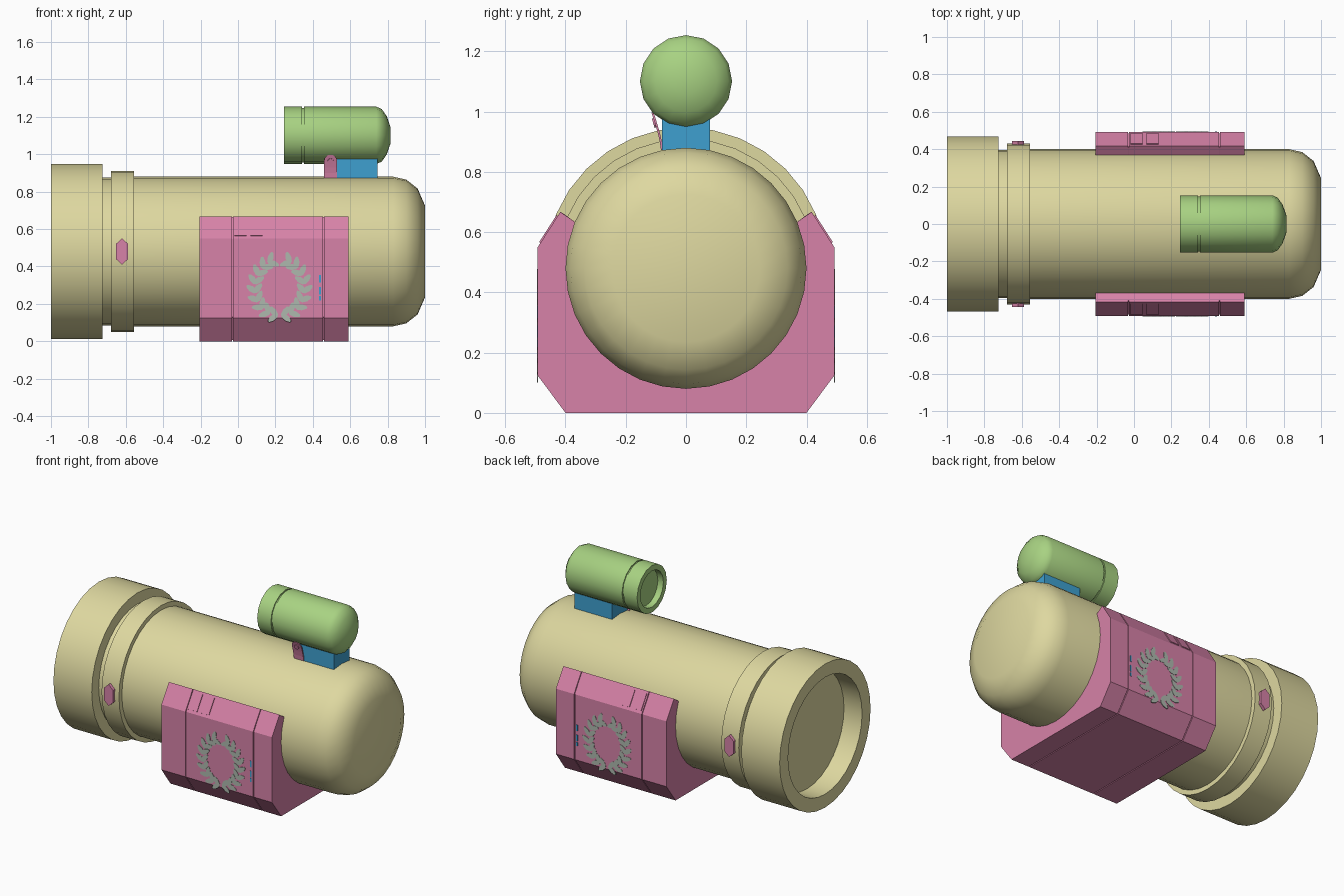
import bpy, bmesh, math
from mathutils import Vector

if "Cube" in bpy.data.objects:
    bpy.data.objects.remove(bpy.data.objects["Cube"])


def material(name, *rgb):
    m = bpy.data.materials.new(name)
    m.diffuse_color = [((c / 255 + 0.055) / 1.055) ** 2.4 for c in rgb] + [1]
    m.use_nodes = True
    m.node_tree.nodes["Principled BSDF"].inputs["Base Color"].default_value = m.diffuse_color
    return m


TAN = material("tan", 222, 216, 160)
PINK = material("pink", 215, 130, 168)
GREEN = material("green", 168, 210, 130)
BLUE = material("blue", 62, 160, 208)
GREY = material("grey_green", 174, 184, 174)
AXIS_Z = 0.48


def finish(name, bm, mat, smooth=False):
    bmesh.ops.recalc_face_normals(bm, faces=bm.faces)
    me = bpy.data.meshes.new(name)
    bm.to_mesh(me)
    bm.free()
    me.materials.append(mat)
    ob = bpy.data.objects.new(name, me)
    bpy.context.collection.objects.link(ob)
    if smooth:
        bpy.ops.object.select_all(action='DESELECT')
        ob.select_set(True)
        bpy.context.view_layer.objects.active = ob
        bpy.ops.object.shade_smooth_by_angle(angle=math.radians(35))
    return ob


def loft(bm, rings, caps=True):
    """Join closed rings of points with quads."""
    vs = [[bm.verts.new(p) for p in r] for r in rings]
    n = len(vs[0])
    for a, b in zip(vs, vs[1:]):
        for i in range(n):
            j = (i + 1) % n
            bm.faces.new((a[i], a[j], b[j], b[i]))
    if caps:
        bm.faces.new(vs[0])
        bm.faces.new(vs[-1])


def lathe(name, profile, cz, n, mat):
    """Turn (x, radius) points about an x-axis at height cz."""
    bm = bmesh.new()
    loft(bm, [[(x, r * math.sin(2 * math.pi * i / n), cz + r * math.cos(2 * math.pi * i / n))
               for i in range(n)] for x, r in profile])
    return finish(name, bm, mat, True)


def plate(bm, pts, origin, u, v, depth):
    """Flat outline in the u, v plane, raised along both normals by depth."""
    o, u, v = Vector(origin), Vector(u).normalized(), Vector(v).normalized()
    n = u.cross(v)
    loft(bm, [[o + u * a + v * b + n * d for a, b in pts] for d in (-depth, depth)])


# main tube: recessed rim, collar, barrel and rounded end
lathe("main_tube", [(-0.87, 0.38), (-1, 0.38), (-1, 0.467), (-0.725, 0.467), (-0.725, 0.395),
                    (-0.68, 0.395), (-0.68, 0.43), (-0.555, 0.43), (-0.555, 0.4), (0.83, 0.4),
                    (0.90, 0.384), (0.96, 0.337), (1.0, 0.245)], AXIS_Z, 32, TAN)

# small tube on top with a thin groove and a recessed mouth
lathe("top_tube", [(0.285, 0.118), (0.245, 0.118), (0.245, 0.153), (0.343, 0.153), (0.343, 0.146),
                   (0.353, 0.146), (0.353, 0.153), (0.74, 0.153), (0.768, 0.141), (0.795, 0.103),
                   (0.815, 0.045)], 1.101, 16, GREEN)

# block carrying the small tube
bm = bmesh.new()
loft(bm, [[(x, y, z) for y, z in ((-0.08, 0.86), (0.08, 0.86), (0.08, 0.985), (-0.08, 0.985))]
          for x in (0.475, 0.745)])
finish("mount_block", bm, BLUE)

# cradle under the tube, with two seams cut around it
half = [(0.40, 0.0), (0.493, 0.125), (0.493, 0.549), (0.417, 0.667)]
arc = [(0.395 * math.cos(math.radians(a)), AXIS_Z + 0.395 * math.sin(math.radians(a)))
       for a in [22.5 - 11.25 * k for k in range(21)]]


def section(x, inset=0.0):
    k = 1 - inset / 0.49
    outer = [(y * k, AXIS_Z + (z - AXIS_Z) * k) for y, z in half]
    ring = outer + arc + [(-y, z) for y, z in reversed(outer)]
    return [(x, y, z) for y, z in ring]


rings = [section(-0.205)]
for sx in (-0.03, 0.457):
    rings += [section(sx - 0.003), section(sx - 0.003, 0.008),
              section(sx + 0.003, 0.008), section(sx + 0.003)]
rings.append(section(0.59))
bm = bmesh.new()
loft(bm, rings)
finish("cradle", bm, PINK)

# push buttons on the sloped shoulders, both sides
bm = bmesh.new()
for s in (-1, 1):
    for x in (-0.018, 0.067):
        plate(bm, [(0, 0.018), (0.064, 0.018), (0.064, 0.125), (0, 0.125)],
              (x, s * 0.493, 0.549), (1, 0, 0), (0, -s * 0.076, 0.118), 0.005)
finish("shoulder_buttons", bm, PINK)

# leaf wreath ornament painted on both sides
leaf = [(0, 0), (0.016, 0.013), (0.040, 0.016), (0.064, 0.008),
        (0.07, 0), (0.064, -0.008), (0.040, -0.016), (0.016, -0.013)]
bm = bmesh.new()
for s in (-1, 1):
    for side in (-1, 1):
        for k in range(9):
            t = math.radians(-82 + 18.5 * k)
            cx, cz = 0.222 + side * 0.132 * math.cos(t), 0.287 + 0.15 * math.sin(t)
            heading = math.atan2(0.15 * math.cos(t), -side * 0.132 * math.sin(t))
            for turn in (-48, 48):
                a = heading + math.radians(turn)
                u = (math.cos(a), 0, math.sin(a))
                v = (-math.sin(a), 0, math.cos(a))
                start = (cx - u[0] * 0.014, s * 0.493, cz - u[2] * 0.014)
                plate(bm, leaf, start, u, v, 0.002)
finish("leaf_wreath", bm, GREY)

# tiny marker plates beside the wreath
bm = bmesh.new()
for s in (-1, 1):
    for z, h in ((0.23, 0.012), (0.27, 0.02), (0.335, 0.02)):
        plate(bm, [(-0.005, -h), (0.005, -h), (0.005, h), (-0.005, h)],
              (0.438, s * 0.493, z), (1, 0, 0), (0, 0, 1), 0.002)
finish("side_markers", bm, BLUE)

# long hexagonal studs on the collar
bm = bmesh.new()
hexagon = [(0, -0.07), (0.033, -0.04), (0.033, 0.04), (0, 0.07), (-0.033, 0.04), (-0.033, -0.04)]
for s in (-1, 1):
    plate(bm, hexagon, (-0.62, s * 0.43, AXIS_Z), (1, 0, 0), (0, 0, 1), 0.014)
finish("collar_studs", bm, PINK)

# thin curved latch tab with a round head, on the front side of the block
bm = bmesh.new()
rows = []
for z in (0.872, 0.90, 0.93, 0.962, 0.978, 0.99, 0.997):
    w = 0.035 if z <= 0.962 else math.sqrt(0.036 ** 2 - (z - 0.962) ** 2)
    y = -0.083 - 0.032 * ((z - 0.872) / 0.125) ** 1.4
    rows.append([(0.495 - w, y, z), (0.495 + w, y, z),
                 (0.495 + w, y + 0.007, z), (0.495 - w, y + 0.007, z)])
loft(bm, rows)
finish("latch_tab", bm, PINK)

# rivet in the head of the latch
bm = bmesh.new()
plate(bm, [(0.016 * math.cos(math.pi * k / 6), 0.016 * math.sin(math.pi * k / 6)) for k in range(12)],
      (0.495, -0.103, 0.963), (1, 0, 0), (0, -0.3, 1), 0.006)
finish("latch_rivet", bm, PINK)
